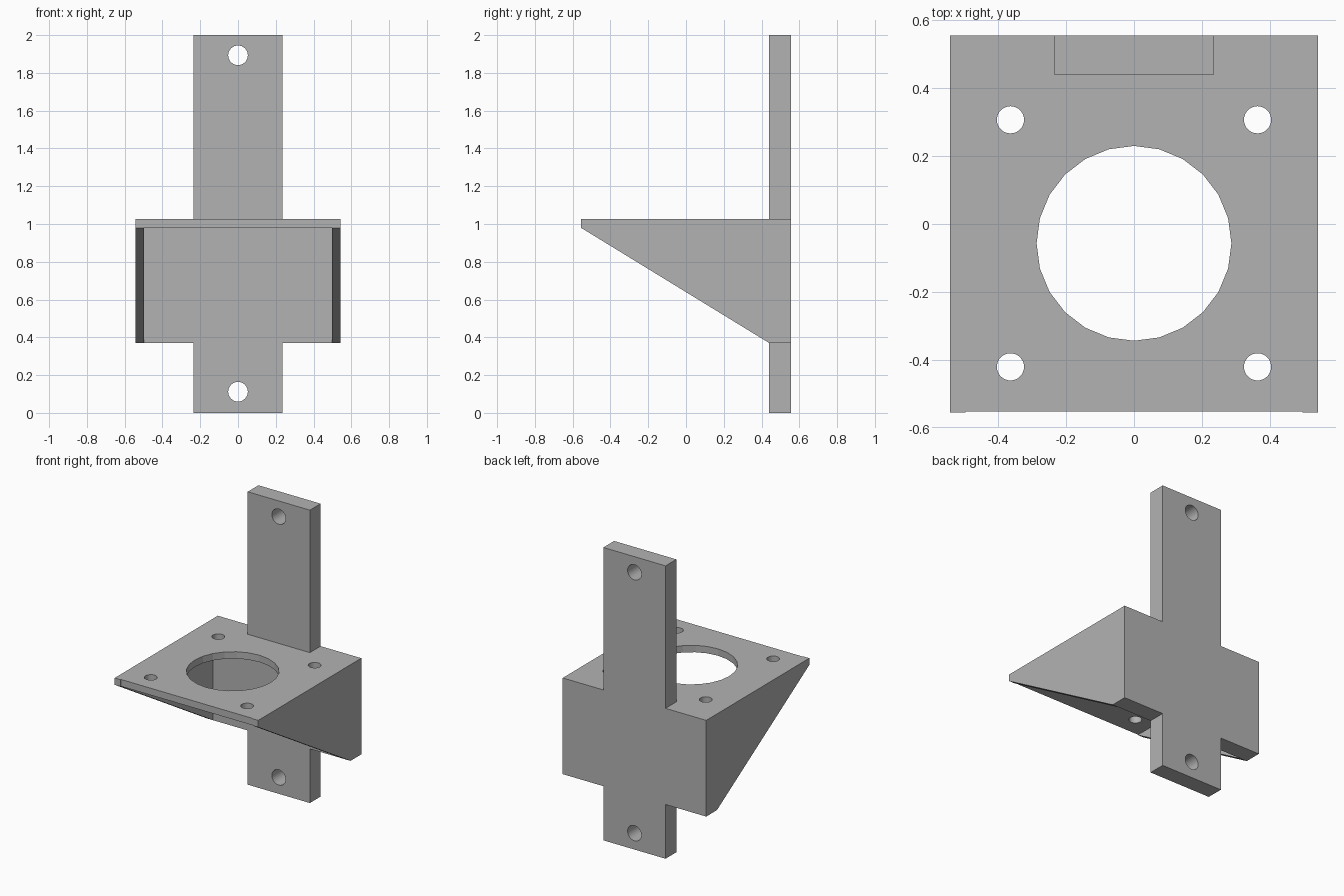
import bpy
import bmesh
from math import radians
from mathutils import Matrix, Vector

if "Cube" in bpy.data.objects:
    bpy.data.objects.remove(bpy.data.objects["Cube"], do_unlink=True)

grey = bpy.data.materials.new("plain_grey")
grey.use_nodes = True
colour = (0.45, 0.45, 0.45, 1)
grey.diffuse_color = colour
grey.node_tree.nodes["Principled BSDF"].inputs["Base Color"].default_value = colour

# Main dimensions
HALF = 0.542        # half width of the shelf
STRAP = 0.235       # half width of the strap
WALL = 0.045        # gusset thickness
BACK, FACE, FRONT = 0.556, 0.44, -0.556
LOW, UNDER, TOP, HEIGHT = 0.37, 0.98, 1.027, 2.0


def extrude(name, points, vector):
    """Solid made by sweeping a flat outline along a vector."""
    bm = bmesh.new()
    face = bm.faces.new([bm.verts.new(p) for p in points])
    swept = bmesh.ops.extrude_face_region(bm, geom=[face])["geom"]
    verts = [g for g in swept if isinstance(g, bmesh.types.BMVert)]
    bmesh.ops.translate(bm, verts=verts, vec=Vector(vector))
    bmesh.ops.recalc_face_normals(bm, faces=bm.faces)
    return finish(name, bm)


def drill(name, centre, radius, sides, along_y=False):
    """Cylinder used to cut a hole along z, or along y."""
    bm = bmesh.new()
    turn = Matrix.Rotation(radians(90), 4, "X") if along_y else Matrix()
    bmesh.ops.create_cone(bm, cap_ends=True, segments=sides, radius1=radius,
                          radius2=radius, depth=0.3,
                          matrix=Matrix.Translation(centre) @ turn)
    cutter = finish(name, bm)
    cutter.hide_render = True
    return cutter


def finish(name, bm):
    mesh = bpy.data.meshes.new(name)
    bm.to_mesh(mesh)
    bm.free()
    mesh.materials.append(grey)
    obj = bpy.data.objects.new(name, mesh)
    bpy.context.collection.objects.link(obj)
    return obj


def combine(target, other, operation):
    """Apply a boolean and remove the second solid."""
    mod = target.modifiers.new(operation.lower(), "BOOLEAN")
    mod.object, mod.operation, mod.solver = other, operation, "EXACT"
    bpy.context.view_layer.objects.active = target
    bpy.ops.object.modifier_apply(modifier=mod.name)
    bpy.data.objects.remove(other, do_unlink=True)


# Cross-shaped back: tall strap with a wide middle
right_side = [(STRAP, 0), (STRAP, LOW), (HALF, LOW),
              (HALF, TOP), (STRAP, TOP), (STRAP, HEIGHT)]
left_side = [(-x, z) for x, z in reversed(right_side)]
bracket = extrude("mounting_bracket",
                  [(x, FACE, z) for x, z in right_side + left_side],
                  (0, BACK - FACE, 0))

# Shelf
edge, inner = FRONT + 0.004, HALF - WALL / 2
shelf = extrude("shelf", [(-inner, edge, UNDER), (inner, edge, UNDER),
                          (inner, FACE + 0.05, UNDER), (-inner, FACE + 0.05, UNDER)],
                (0, 0, TOP - UNDER))
combine(bracket, shelf, "UNION")

# Triangular gussets on both sides
gusset_profile = [(FRONT, TOP), (FRONT, UNDER), (FACE, LOW), (BACK, LOW), (BACK, TOP)]
for name, x in (("left_gusset", HALF - WALL), ("right_gusset", -HALF)):
    gusset = extrude(name, [(x, y, z) for y, z in gusset_profile], (WALL, 0, 0))
    combine(bracket, gusset, "UNION")

# Large opening and four screw holes through the shelf
MID = -0.057
holes = [drill("opening_cutter", (0, MID, TOP), 0.287, 24)]
for sx in (-1, 1):
    for sy in (-1, 1):
        holes.append(drill("screw_cutter", (sx * 0.364, MID + sy * 0.364, TOP), 0.04, 32))

# Fixing holes at both ends of the strap
for z in (0.112, 1.893):
    holes.append(drill("strap_cutter", (0, 0.5, z), 0.052, 32, along_y=True))
for hole in holes:
    combine(bracket, hole, "DIFFERENCE")
